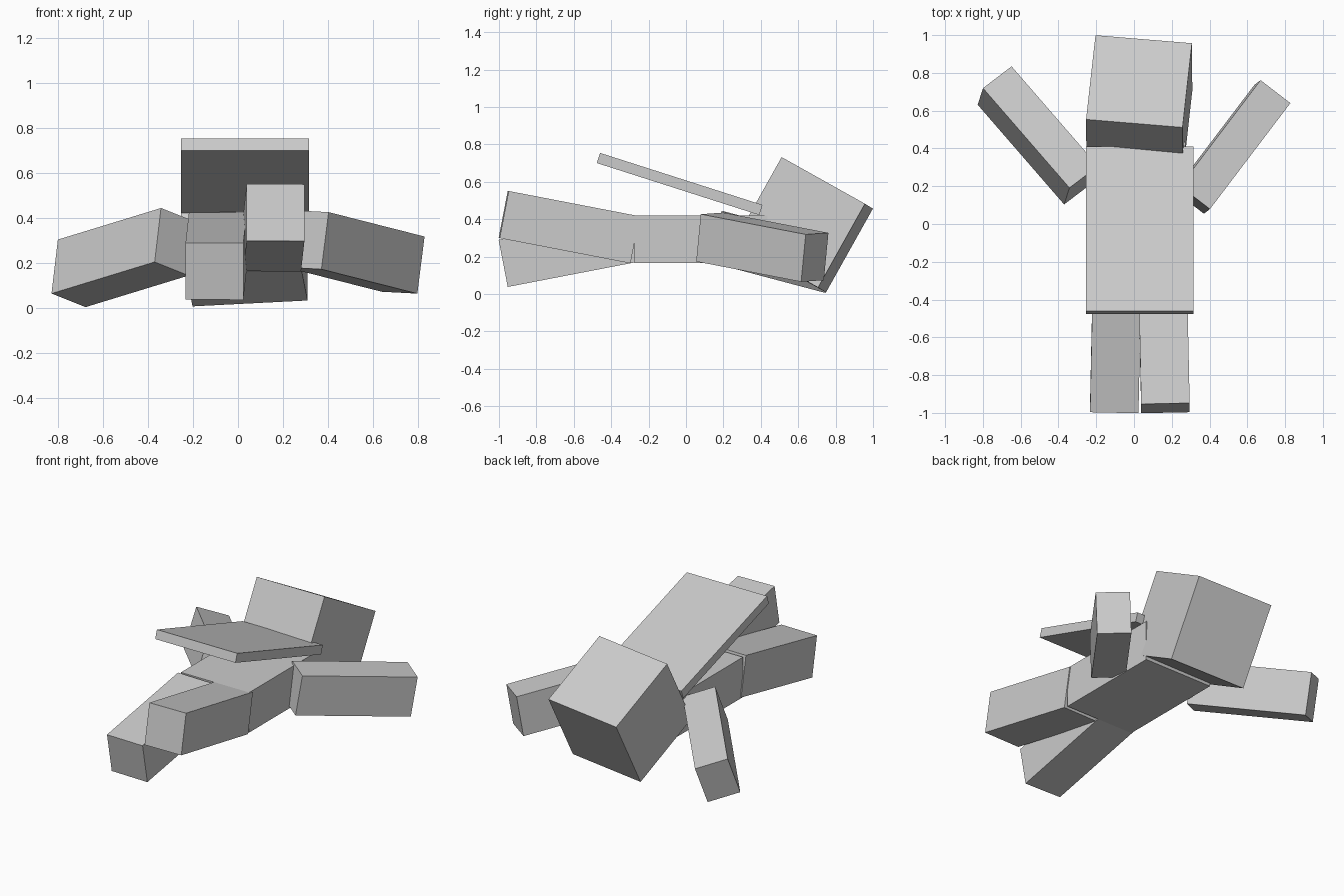
import bpy
from mathutils import Matrix, Vector

cube = bpy.data.objects.get("Cube")
if cube:
    bpy.data.objects.remove(cube, do_unlink=True)

# One plain grey for the whole figure
grey = bpy.data.materials.new("plain_grey")
grey.use_nodes = True
grey.diffuse_color = (0.6, 0.6, 0.6, 1)
grey.node_tree.nodes["Principled BSDF"].inputs["Base Color"].default_value = (0.6, 0.6, 0.6, 1)

UNIT = 0.057  # size of one block unit


def block(name, centre, size, along, across):
    """Box sized in block units; local y runs along, local x runs across."""
    y = Vector(along).normalized()
    x = Vector(across)
    x = (x - y * x.dot(y)).normalized()
    z = x.cross(y)
    bpy.ops.mesh.primitive_cube_add(size=1)
    ob = bpy.context.object
    ob.name = ob.data.name = name
    turn = Matrix((x, y, z)).transposed().to_4x4()
    scale = Matrix.Diagonal(Vector(size) * UNIT).to_4x4()
    ob.data.transform(turn @ scale)
    ob.location = centre
    ob.data.materials.append(grey)
    return ob


# Torso lying face down
block("torso", (0.031, 0.08, 0.2925), (8.5, 12.5, 4.5), (0, 1, 0), (1, 0, 0))

# Head tipped forward
block("head", (0.0275, 0.63, 0.37), (9, 9, 9), (0.05, 0.447, -0.25), (0.505, -0.035, 0.022))

# Legs kicked apart, one up and one down
for name, side in (("left_leg", 1), ("right_leg", -1)):
    block(name, (0.031 + side * 0.128, -0.625, 0.2945 + side * 0.063),
          (4.5, 12.5, 4.5), (-side * 0.015, 0.7, -side * 0.135), (1, 0, 0))

# Arms reaching forward and outward
block("left_arm", (0.52, 0.408, 0.25), (3.5, 12.5, 4.5),
      (0.425, 0.56, -0.108), (0.155, -0.12, -0.008))
block("right_arm", (-0.509, 0.469, 0.225), (3.5, 12.5, 4.5),
      (-0.4575, 0.5275, -0.14), (0.15, 0.115, -0.06))

# Stiff cape lifted off the back
block("cape", (0.031, -0.034, 0.588), (10, 16, 1), (0, 0.875, -0.28), (1, 0, 0))
